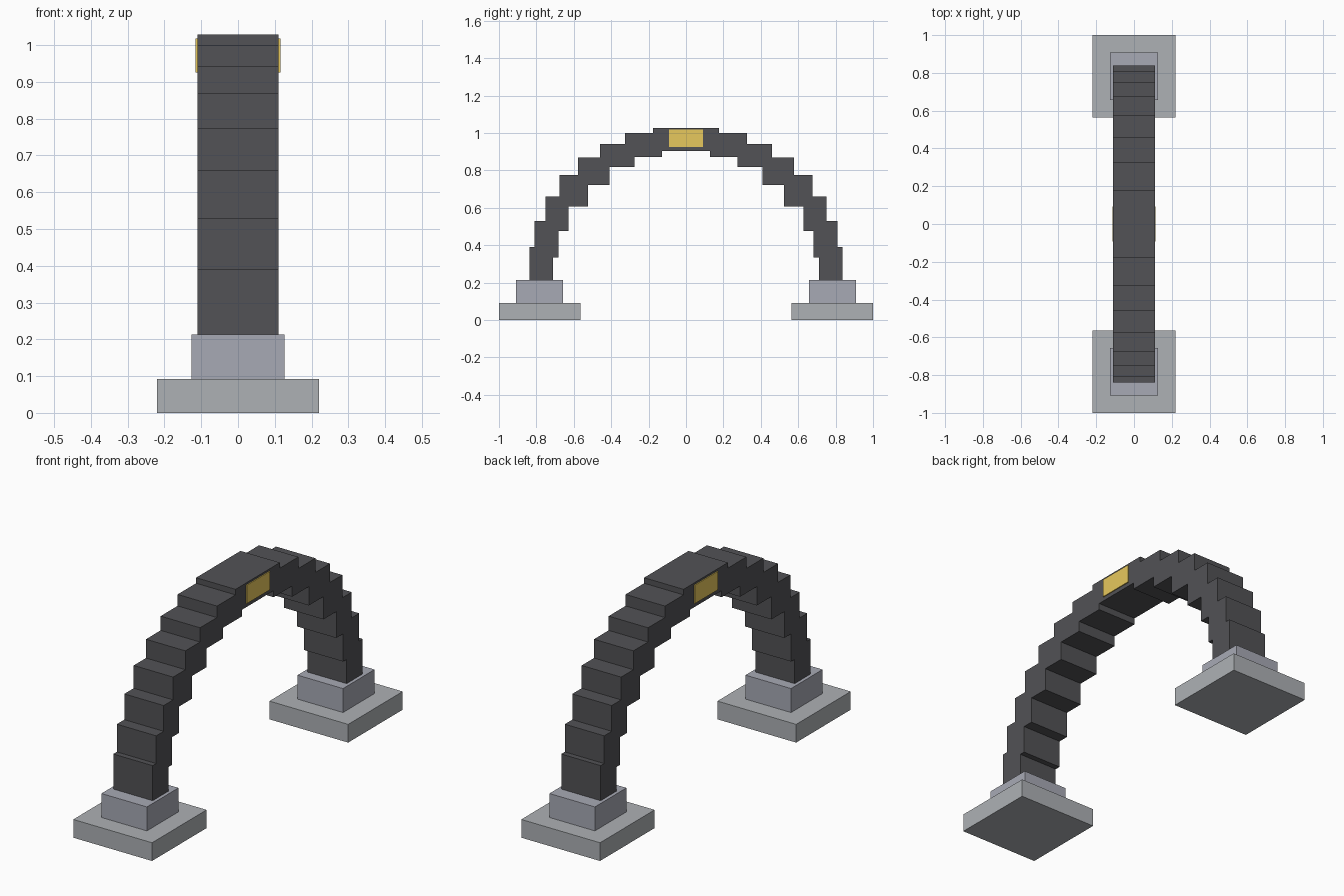
import bpy, bmesh
from mathutils import Matrix

if "Cube" in bpy.data.objects:
    bpy.data.objects.remove(bpy.data.objects["Cube"])


def material(name, rgb):
    m = bpy.data.materials.new(name)
    m.diffuse_color = (*rgb, 1)
    m.use_nodes = True
    m.node_tree.nodes["Principled BSDF"].inputs["Base Color"].default_value = m.diffuse_color
    return m


def finish(name, bm, mat):
    bmesh.ops.recalc_face_normals(bm, faces=bm.faces)
    mesh = bpy.data.meshes.new(name)
    bm.to_mesh(mesh)
    bm.free()
    mesh.materials.append(mat)
    obj = bpy.data.objects.new(name, mesh)
    bpy.context.collection.objects.link(obj)


def box(name, half_x, y0, y1, z0, z1, mat):
    bm = bmesh.new()
    place = Matrix.Translation((0, (y0 + y1) / 2, (z0 + z1) / 2))
    size = Matrix.Diagonal((2 * half_x, y1 - y0, z1 - z0, 1))
    bmesh.ops.create_cube(bm, size=1, matrix=place @ size)
    finish(name, bm, mat)


dark = material("dark_stone", (0.085, 0.085, 0.092))
light = material("light_stone", (0.42, 0.44, 0.46))
plinth = material("plinth_stone", (0.39, 0.40, 0.46))
gold = material("gold", (0.80, 0.58, 0.11))

# Stepped arch: (y, top z) of the outer steps, (y, height reached) of the inner steps
outer = [(.838, .39), (.81, .53), (.75, .66), (.675, .775),
         (.577, .87), (.46, .942), (.325, 1.0), (.177, 1.028)]
inner = [(.71, .335), (.682, .475), (.627, .608), (.525, .723),
         (.408, .818), (.275, .872), (.127, .905)]


def stairs(steps, z):
    points = []
    for y, top in steps:
        points += [(y, z), (y, top)]
        z = top
    return points


def mirrored(points):
    return points + [(-y, z) for y, z in reversed(points)]


profile = mirrored(stairs(outer, .213)) + mirrored(stairs(inner, .213))[::-1]
bm = bmesh.new()
face = bm.faces.new([bm.verts.new((-.11, y, z)) for y, z in profile])
side = bmesh.ops.extrude_face_region(bm, geom=[face])["geom"]
bmesh.ops.translate(bm, vec=(.22, 0, 0),
                    verts=[v for v in side if isinstance(v, bmesh.types.BMVert)])
bmesh.ops.triangulate(bm, faces=[f for f in bm.faces if len(f.verts) > 4])
finish("stepped_arch", bm, dark)

# Gold keystone showing on both sides of the crown
box("keystone", .115, -.092, .092, .925, 1.018, gold)

# Two-tier footing under each leg
for label, s in (("front", -1), ("back", 1)):
    y = s * .7825
    box(label + "_base_slab", .22, y - .2175, y + .2175, 0, .092, light)
    box(label + "_plinth", .127, y - .126, y + .126, .092, .213, plinth)
